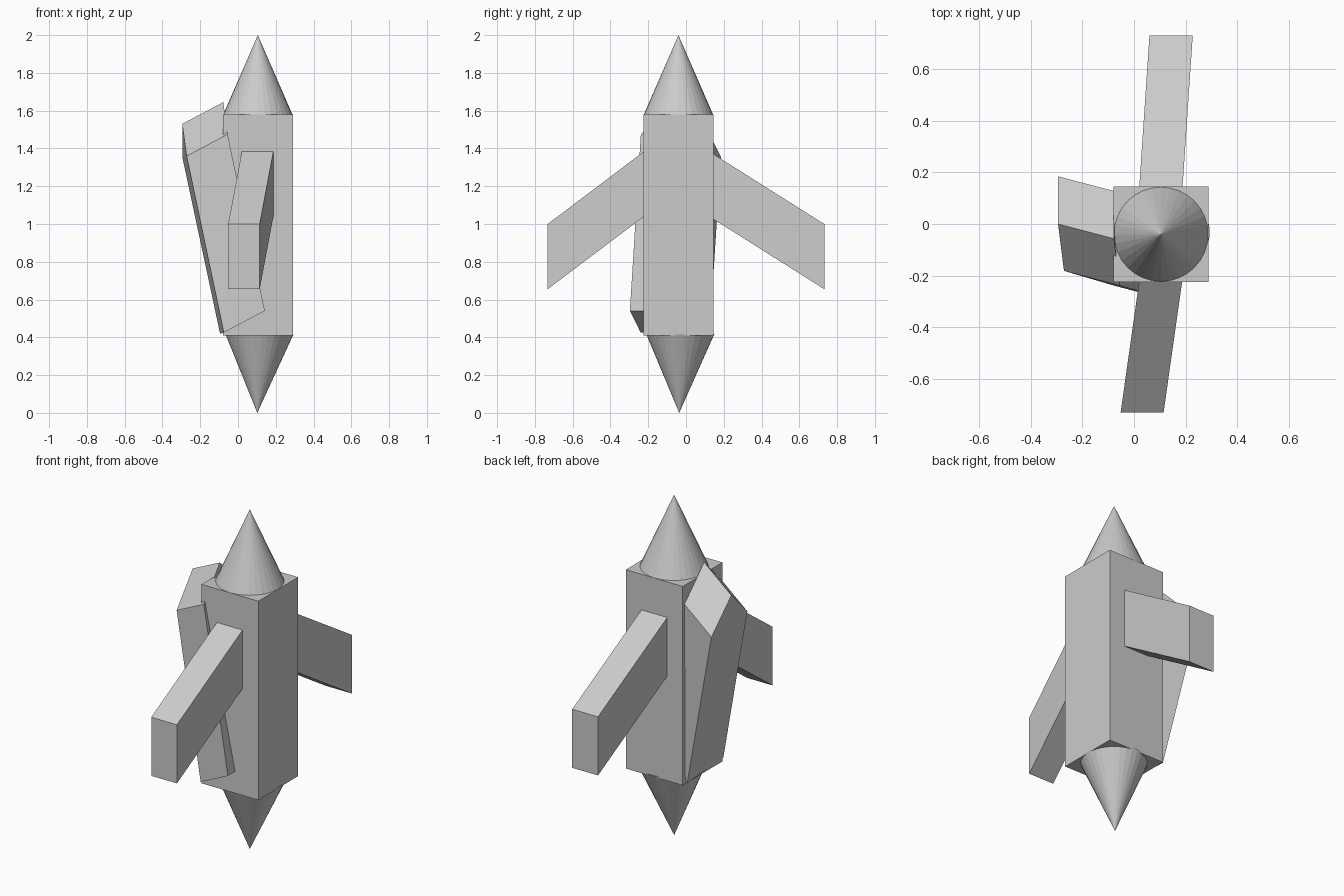
import bpy, bmesh
from mathutils import Vector

cube = bpy.data.objects.get("Cube")
if cube:
    bpy.data.objects.remove(cube, do_unlink=True)

GREY = (0.6, 0.6, 0.6, 1.0)
grey = bpy.data.materials.new("plain_grey")
grey.use_nodes = True
grey.diffuse_color = GREY
grey.node_tree.nodes["Principled BSDF"].inputs["Base Color"].default_value = GREY


def finish(name, bm):
    bmesh.ops.recalc_face_normals(bm, faces=bm.faces)
    mesh = bpy.data.meshes.new(name)
    bm.to_mesh(mesh)
    bm.free()
    mesh.materials.append(grey)
    obj = bpy.data.objects.new(name, mesh)
    bpy.context.collection.objects.link(obj)
    return obj


def prism(name, outline, sweep):
    """Sweep a closed flat outline along a vector."""
    bm = bmesh.new()
    face = bm.faces.new([bm.verts.new(p) for p in outline])
    out = bmesh.ops.extrude_face_region(bm, geom=[face], use_keep_orig=True)
    moved = [v for v in out["geom"] if isinstance(v, bmesh.types.BMVert)]
    bmesh.ops.translate(bm, verts=moved, vec=sweep)
    return finish(name, bm)


def cone(name, base, tip, radius):
    """Cone from a base centre to a tip."""
    base, tip = Vector(base), Vector(tip)
    axis = tip - base
    bm = bmesh.new()
    bmesh.ops.create_cone(bm, cap_ends=True, segments=32, radius1=radius,
                          radius2=0, depth=axis.length)
    bmesh.ops.remove_doubles(bm, verts=bm.verts, dist=0.0001)
    obj = finish(name, bm)
    obj.rotation_euler = axis.to_track_quat('Z', 'Y').to_euler()
    obj.location = (base + tip) / 2


def rect(x0, x1, y, z0, z1):
    return [(x0, y, z0), (x1, y, z0), (x1, y, z1), (x0, y, z1)]


# Square body
prism("body", rect(-0.08, 0.29, -0.225, 0.41, 1.58), (0, 0.37, 0))

# Pointed ends, the lower one leaning slightly
cone("nose_cone", (0.105, -0.04, 1.58), (0.105, -0.04, 2.0), 0.183)
cone("tail_cone", (0.112, -0.031, 0.42), (0.102, -0.036, 0.0), 0.182)

# Slanted arms, swept from the tip into the body
prism("front_arm", rect(-0.052, 0.115, -0.732, 0.655, 1.0), (0.075, 0.53, 0.4))
prism("back_arm", rect(0.06, 0.228, 0.732, 0.655, 1.0), (-0.041, -0.61, 0.385))

# Leaning side fin with a ridged top
fin = [(-0.295, 0.0, 1.53), (-0.272, -0.182, 1.36), (-0.075, -0.24, 0.425),
       (-0.095, 0.125, 0.42), (-0.295, 0.185, 1.355)]
prism("side_fin", fin, (0.217, -0.057, 0.115))
